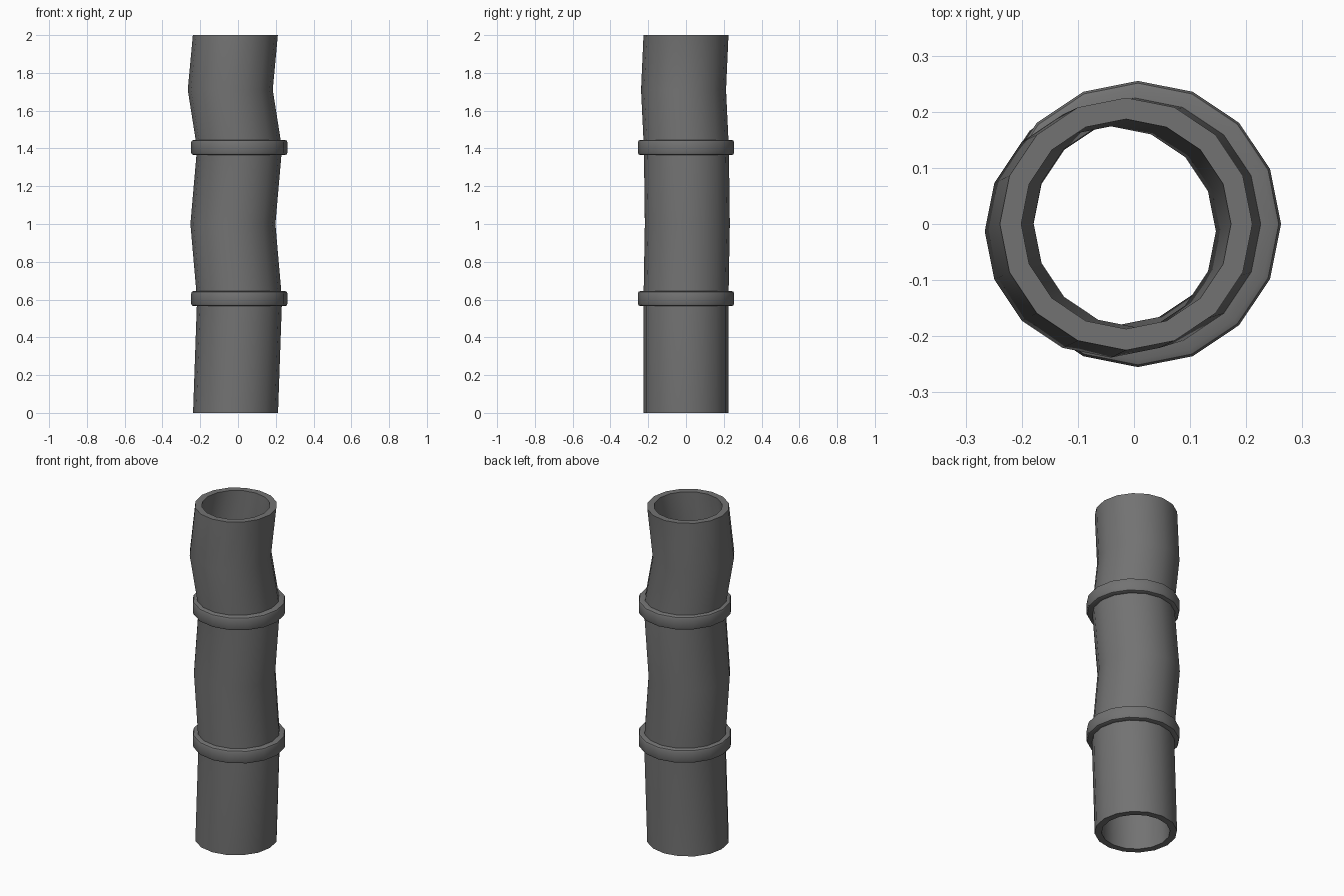
import bpy, bmesh, math

cube = bpy.data.objects.get("Cube")
if cube:
    bpy.data.objects.remove(cube, do_unlink=True)

SIDES = 16
GREY = (0.17, 0.17, 0.17, 1.0)

metal = bpy.data.materials.new("dark_grey_metal")
metal.use_nodes = True
metal.diffuse_color = GREY
metal.node_tree.nodes["Principled BSDF"].inputs["Base Color"].default_value = GREY


def ring(bm, x, y, z, radius):
    """One horizontal loop of vertices."""
    return [bm.verts.new((x + radius * math.cos(2 * math.pi * i / SIDES),
                          y + radius * math.sin(2 * math.pi * i / SIDES), z))
            for i in range(SIDES)]


def closed_sweep(name, sections):
    """Join (x, y, z, radius) loops into a closed hollow shell."""
    bm = bmesh.new()
    loops = [ring(bm, *s) for s in sections]
    for a, b in zip(loops, loops[1:] + loops[:1]):
        for i in range(SIDES):
            j = (i + 1) % SIDES
            bm.faces.new((a[i], a[j], b[j], b[i]))
    bmesh.ops.recalc_face_normals(bm, faces=bm.faces)
    mesh = bpy.data.meshes.new(name)
    bm.to_mesh(mesh)
    bm.free()
    mesh.materials.append(metal)
    obj = bpy.data.objects.new(name, mesh)
    bpy.context.collection.objects.link(obj)
    bpy.ops.object.select_all(action='DESELECT')
    obj.select_set(True)
    bpy.context.view_layer.objects.active = obj
    bpy.ops.object.shade_smooth_by_angle(angle=math.radians(40))
    return obj


# Dented hollow pipe: the centre line wanders between the collars
path = [(-0.013, 0, 0), (0.008, 0, 0.6), (-0.027, 0.007, 1.0),
        (0.008, 0.002, 1.4), (-0.041, -0.013, 1.71), (-0.014, 0, 2.0)]
outer = [(x, y, z, 0.225) for x, y, z in path]
inner = [(x, y, z, 0.187) for x, y, z in reversed(path)]
closed_sweep("pipe", outer + inner)

# Rounded collars clamped around the pipe
profile = [(0.205, -0.04), (0.242, -0.04), (0.251, -0.036), (0.255, -0.027),
           (0.255, 0.027), (0.251, 0.036), (0.242, 0.04), (0.205, 0.04)]
for name, height in (("lower_collar", 0.605), ("upper_collar", 1.405)):
    closed_sweep(name, [(0.007, 0, height + dz, r) for r, dz in profile])
